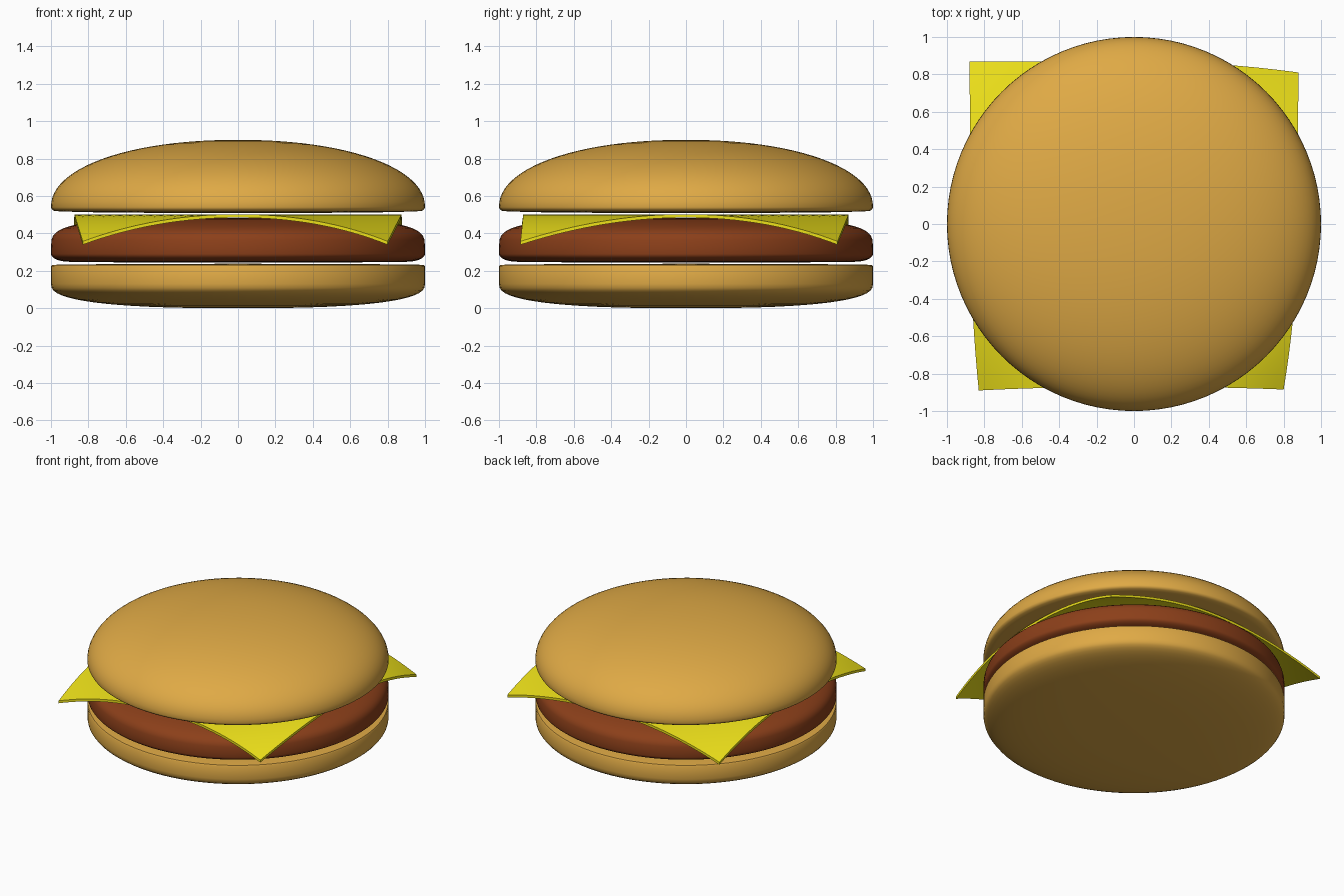
import bpy, bmesh, math

if "Cube" in bpy.data.objects:
    bpy.data.objects.remove(bpy.data.objects["Cube"])


def material(name, rgb):
    m = bpy.data.materials.new(name)
    m.diffuse_color = (*rgb, 1)
    m.use_nodes = True
    m.node_tree.nodes["Principled BSDF"].inputs["Base Color"].default_value = m.diffuse_color
    return m


BUN = material("bun_brown", (0.74, 0.40, 0.06))
MEAT = material("meat_brown", (0.26, 0.05, 0.01))
CHEESE = material("cheese_yellow", (0.85, 0.75, 0.01))


def finish(bm, name, mat):
    bmesh.ops.recalc_face_normals(bm, faces=bm.faces)
    me = bpy.data.meshes.new(name)
    bm.to_mesh(me)
    bm.free()
    me.materials.append(mat)
    ob = bpy.data.objects.new(name, me)
    bpy.context.collection.objects.link(ob)
    bpy.ops.object.select_all(action='DESELECT')
    ob.select_set(True)
    bpy.context.view_layer.objects.active = ob
    bpy.ops.object.shade_smooth_by_angle(angle=math.radians(40))
    return ob


def curve(r0, z0, r1, z1, n, steps=16):
    """Superellipse quarter from the side (r0 + r1, z0) to the end (r0, z1)."""
    pts = []
    for i in range(steps + 1):
        a = i / steps * math.pi / 2
        pts.append((r0 + r1 * max(math.cos(a), 0) ** (2 / n),
                    z0 + (z1 - z0) * math.sin(a) ** (2 / n)))
    return pts


def lathe(name, profile, mat, segs=96):
    bm = bmesh.new()
    vs = [bm.verts.new((r, 0, z)) for r, z in profile]
    es = [bm.edges.new(p) for p in zip(vs, vs[1:])]
    bmesh.ops.spin(bm, geom=vs + es, axis=(0, 0, 1), cent=(0, 0, 0),
                   angle=2 * math.pi, steps=segs, use_duplicate=False)
    bmesh.ops.remove_doubles(bm, verts=bm.verts, dist=0.0005)
    return finish(bm, name, mat)


# Bottom bun: rounded underneath, nearly flat on top
lathe("bottom_bun",
      curve(0, 0.13, 1, 0.0, 2.6)[::-1] + [(1, 0.222)]
      + [(0.995, 0.23), (0.95, 0.234), (0, 0.238)], BUN)

# Patty: thick disc with a softer top edge
lathe("patty",
      [(0, 0.243), (0.8, 0.246)] + curve(0.9, 0.29, 0.1, 0.248, 2, 8)[::-1]
      + curve(0, 0.32, 1, 0.483, 3.6)[0:], MEAT)

# Top bun: dome with a narrow rim and flat underside
lathe("top_bun",
      [(0, 0.508), (0.7, 0.511), (0.95, 0.517), (0.985, 0.521), (0.997, 0.53)]
      + curve(0, 0.54, 1, 0.9, 2.12, 24), BUN)


# Cheese slice: thin square whose corners droop and pull inwards
# Corner pulls per (x sign, y sign)
PULL = {(1, 1): (0.005, -0.06), (1, -1): (-0.075, -0.015),
        (-1, -1): (0.045, -0.02), (-1, 1): (-0.005, 0.0)}
bm = bmesh.new()
bmesh.ops.create_grid(bm, x_segments=32, y_segments=32, size=1)
for v in bm.verts:
    u, w = v.co.x, v.co.y
    k = max(abs(u) + abs(w) - 1, 0) ** 2
    dx, dy = PULL[(1 if u > 0 else -1, 1 if w > 0 else -1)]
    v.co = (0.875 * u + k * dx, 0.87 * w + k * dy, 0.484 - 0.145 * k)
top = bmesh.ops.extrude_face_region(bm, geom=bm.faces[:])["geom"]
for v in top:
    if isinstance(v, bmesh.types.BMVert):
        v.co.z += 0.018
finish(bm, "cheese_slice", CHEESE)
